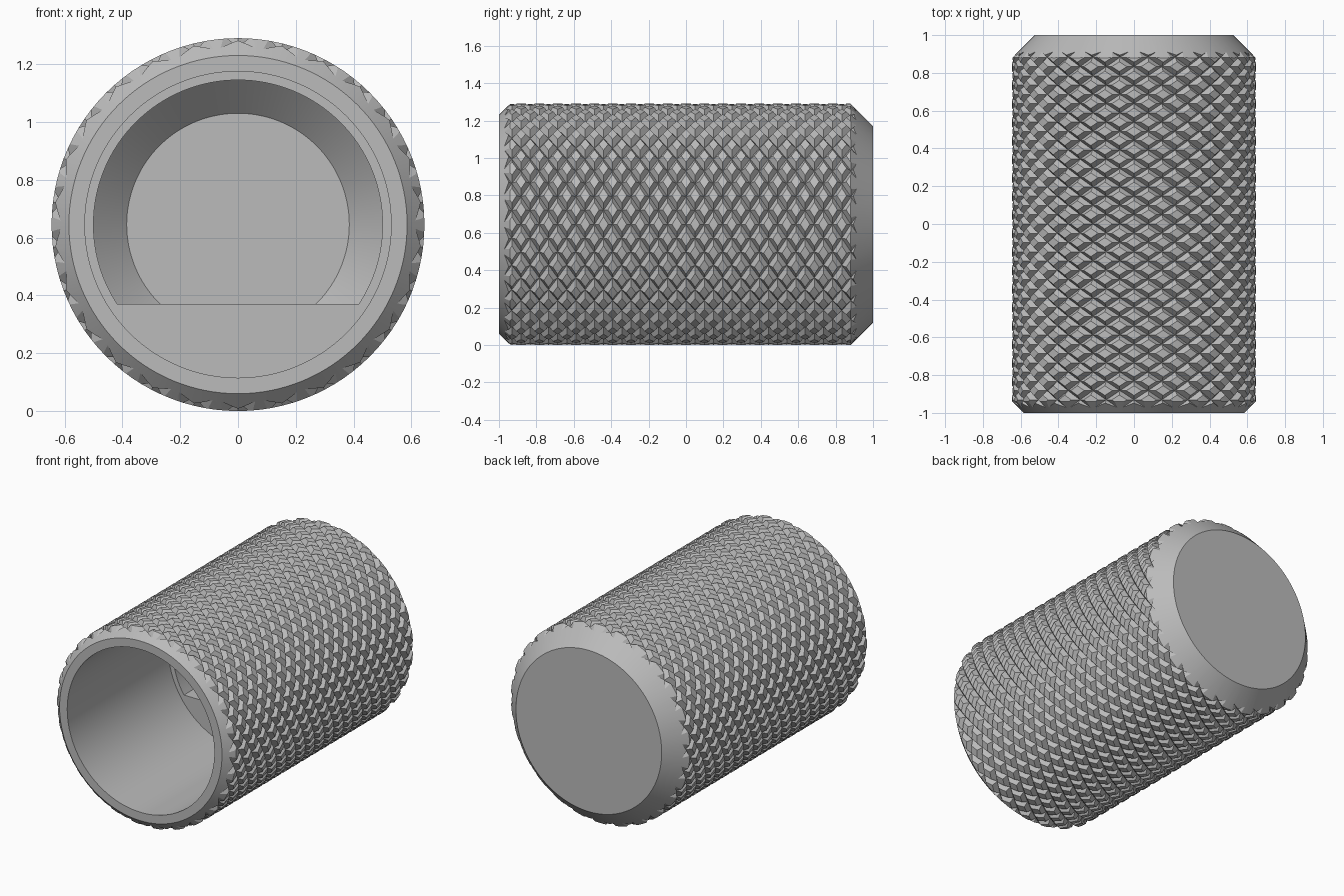
import bpy, bmesh
from math import sin, cos, tau

if "Cube" in bpy.data.objects:
    bpy.data.objects.remove(bpy.data.objects["Cube"])

R = 0.645          # outer radius, also the axis height
DEPTH = 0.03       # groove depth
STARTS = 26        # grooves around, in each direction
PITCH = 0.098      # axial length of one diamond
LAND = 0.52        # share of a diamond left as flat top

metal = bpy.data.materials.new("grey metal")
metal.use_nodes = True
colour = (0.5, 0.5, 0.5, 1)
metal.diffuse_color = colour
metal.node_tree.nodes["Principled BSDF"].inputs["Base Color"].default_value = colour


def point(r, turn, y):
    return (r * sin(turn * tau), y, R + r * cos(turn * tau))


def finish(name, bm):
    bmesh.ops.remove_doubles(bm, verts=bm.verts, dist=1e-5)
    bmesh.ops.recalc_face_normals(bm, faces=bm.faces)
    mesh = bpy.data.meshes.new(name)
    bm.to_mesh(mesh)
    bm.free()
    mesh.materials.append(metal)
    obj = bpy.data.objects.new(name, mesh)
    bpy.context.collection.objects.link(obj)
    return obj


def lathe(name, profile, segments=128, floor=None):
    """Closed solid turned about the y axis, optionally cut flat below a height."""
    bm = bmesh.new()
    rings = [[bm.verts.new(point(r, i / segments, y)) for i in range(segments)]
             for r, y in profile]
    for a, b in zip(rings, rings[1:]):
        for i in range(segments):
            j = (i + 1) % segments
            bm.faces.new((a[i], a[j], b[j], b[i]))
    bm.faces.new(rings[0])
    bm.faces.new(rings[-1])
    if floor is not None:
        geom = bm.verts[:] + bm.edges[:] + bm.faces[:]
        bmesh.ops.bisect_plane(bm, geom=geom, plane_co=(0, 0, floor),
                               plane_no=(0, 0, 1), clear_inner=True)
        bmesh.ops.holes_fill(bm, edges=[e for e in bm.edges if e.is_boundary])
    return finish(name, bm)


def knurl(name):
    """Solid covered in raised diamonds between two sets of crossing grooves."""
    bm = bmesh.new()
    rows = 23
    for row in range(-rows, rows + 1):
        for k in range(STARTS):
            turn, y = (k + row % 2 / 2) / STARTS, row * PITCH / 2
            corners = [(0.5, 0), (0, 0.5), (-0.5, 0), (0, -0.5)]
            low = [bm.verts.new(point(R - DEPTH, turn + a / STARTS, y + b * PITCH))
                   for a, b in corners]
            top = [bm.verts.new(point(R, turn + a * LAND / STARTS, y + b * LAND * PITCH))
                   for a, b in corners]
            for i in range(4):
                j = (i + 1) % 4
                bm.faces.new((low[i], low[j], top[j], top[i]))
            bm.faces.new((top[0], top[1], top[3]))
            bm.faces.new((top[1], top[2], top[3]))
    bmesh.ops.remove_doubles(bm, verts=bm.verts, dist=1e-5)
    # close both zigzag ends onto a centre point
    for side in (-1, 1):
        hub = bm.verts.new((0, side * 1.3, R))
        rim = [e for e in bm.edges if e.is_boundary and e.verts[0].co.y * side > 0
               and hub not in e.verts]
        for e in rim:
            bm.faces.new((e.verts[0], e.verts[1], hub))
    return finish(name, bm)


def combine(obj, other, operation):
    mod = obj.modifiers.new(operation.lower(), "BOOLEAN")
    mod.operation, mod.object, mod.solver = operation, other, "EXACT"
    other.hide_render = True
    bpy.context.view_layer.objects.active = obj
    bpy.ops.object.modifier_apply(modifier=mod.name)
    bpy.data.objects.remove(other)


# chamfered blank, trimmed to the knurled surface
handle = lathe("knurled_handle", [(0.585, -1), (0.705, -0.88), (0.705, 0.82), (0.525, 1)])
combine(handle, knurl("knurl_tool"), "INTERSECT")

# wide round bore, then a narrower D-shaped pocket with a chamfered end
combine(handle, lathe("bore_tool", [(0.53, -1.2), (0.53, 0.04)]), "DIFFERENCE")
combine(handle, lathe("pocket_tool", [(0.5, -0.1), (0.5, 0.7), (0.385, 0.815)], floor=0.37),
        "DIFFERENCE")

bpy.ops.object.select_all(action="DESELECT")
handle.select_set(True)
bpy.context.view_layer.objects.active = handle
bpy.ops.object.shade_smooth_by_angle(angle=0.3)
